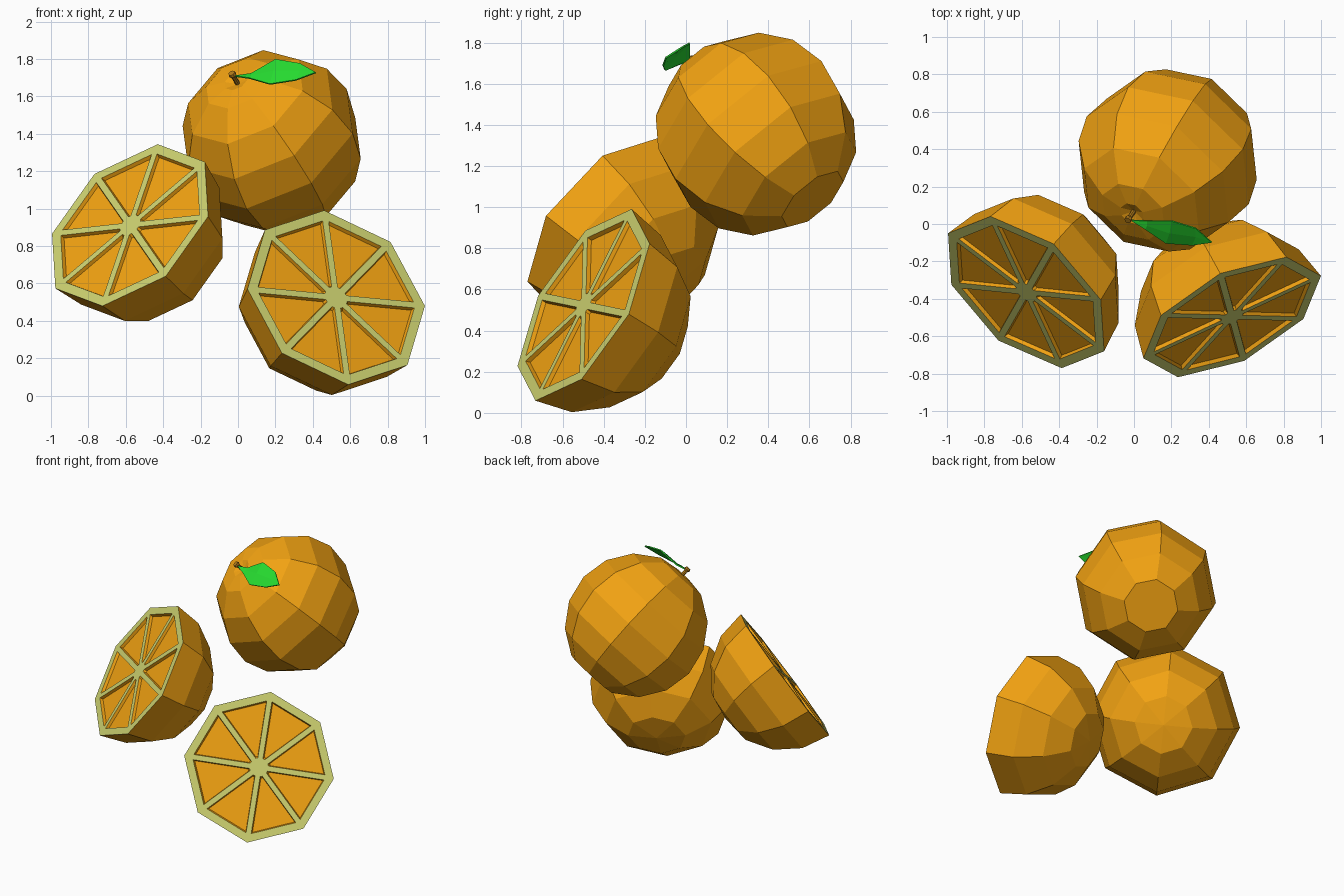
import bpy, bmesh, math
from mathutils import Vector, Matrix

if "Cube" in bpy.data.objects:
    bpy.data.objects.remove(bpy.data.objects["Cube"])

SIDES = 8


def material(name, rgb):
    m = bpy.data.materials.new(name)
    m.diffuse_color = (*rgb, 1)
    m.use_nodes = True
    m.node_tree.nodes["Principled BSDF"].inputs["Base Color"].default_value = m.diffuse_color
    return m


PEEL = material("peel", (0.88, 0.36, 0.006))
PITH = material("pith", (0.60, 0.63, 0.16))
LEAF = material("leaf_green", (0.02, 0.72, 0.03))
STEM = material("stem_brown", (0.45, 0.20, 0.01))


def frame(center, axis, side):
    """Local z along axis, local x towards side."""
    z = Vector(axis).normalized()
    x = Vector(side)
    x = (x - z * x.dot(z)).normalized()
    y = z.cross(x)
    rot = Matrix((x, y, z)).transposed().to_4x4()
    return Matrix.Translation(center) @ rot


def finish(name, bm, mats, matrix=Matrix()):
    bmesh.ops.remove_doubles(bm, verts=bm.verts, dist=1e-5)
    bmesh.ops.recalc_face_normals(bm, faces=bm.faces)
    me = bpy.data.meshes.new(name)
    bm.to_mesh(me)
    bm.free()
    for m in mats:
        me.materials.append(m)
    ob = bpy.data.objects.new(name, me)
    ob.matrix_world = matrix
    bpy.context.collection.objects.link(ob)
    return ob


def polar(r, h, i):
    a = 2 * math.pi * i / SIDES
    return Vector((r * math.cos(a), r * math.sin(a), h))


def add_face(bm, pts, mat=0):
    f = bm.faces.new([bm.verts.new(p) for p in pts])
    f.material_index = mat


def lathe(bm, profile):
    """Eight-sided surface; a first or last radius of 0 makes a point."""
    for (r0, h0), (r1, h1) in zip(profile, profile[1:]):
        for i in range(SIDES):
            pts = [polar(r0, h0, i)]
            if r0 > 0:
                pts.append(polar(r0, h0, i + 1))
            if r1 > 0:
                pts.append(polar(r1, h1, i + 1))
            pts.append(polar(r1, h1, i))
            add_face(bm, pts)


def arc(radius, start, stop):
    lats = [math.radians(22.5 * k) for k in range(start, stop + 1)]
    return [(radius * math.cos(a), radius * math.sin(a)) for a in lats]


# Whole fruit with a flat base and a slight dimple under the stem
whole = frame((0.18, 0.34, 1.355), (-0.40, -0.60, 0.69), (0.81, 0.12, 0.57))
bm = bmesh.new()
body = arc(0.495, -3, 3)
lathe(bm, body + [(0.07, 0.475), (0, 0.45)])
add_face(bm, [polar(*body[0], i) for i in range(SIDES)])
finish("whole_orange", bm, [PEEL], whole)

# Stem
bm = bmesh.new()
lathe(bm, [(0, 0.44), (0.013, 0.44), (0.013, 0.505), (0.022, 0.52), (0.018, 0.535), (0, 0.535)])
finish("stem", bm, [STEM], whole)

# Leaf: rows of back edge, midrib, front edge between base and tip
base, tip = (-0.02, 0.02, 1.712), (0.415, -0.10, 1.73)
rows = [
    [(0.07, 0.015, 1.725), (0.07, -0.01, 1.713), (0.06, -0.03, 1.70)],
    [(0.20, 0.015, 1.80), (0.19, -0.05, 1.738), (0.17, -0.105, 1.668)],
    [(0.33, -0.025, 1.778), (0.33, -0.07, 1.738), (0.31, -0.115, 1.69)],
]
bm = bmesh.new()
for k in range(2):
    add_face(bm, [base, rows[0][k + 1], rows[0][k]])
    for a, b in zip(rows, rows[1:]):
        add_face(bm, [a[k], a[k + 1], b[k + 1], b[k]])
    add_face(bm, [rows[-1][k], rows[-1][k + 1], tip])
leaf = finish("leaf", bm, [LEAF])
mod = leaf.modifiers.new("thickness", "SOLIDIFY")
mod.thickness = 0.008


def half_orange(name, matrix, radius=0.525):
    bm = bmesh.new()
    # Peel dome below the cut
    lathe(bm, [(r, -h) for r, h in arc(radius, 0, 3)] + [(0, -0.97 * radius)])
    # Cut face: pith rim, spokes and hub around a sunken wedge per sector
    t = math.pi / SIDES
    gap, x0, x1 = 0.018, 0.065, 0.432

    def wedge(xa, xb, g, h):
        wa, wb = [x * math.tan(t) - g / math.cos(t) for x in (xa, xb)]
        return [(xa, -wa, h), (xb, -wb, h), (xb, wb, h), (xa, wa, h)]

    for i in range(SIDES):
        rot = Matrix.Rotation(2 * t * (i + 0.5), 3, 'Z')
        rx, ry = radius * math.cos(t), radius * math.sin(t)
        C, A, B = [rot @ Vector(p) for p in ((0, 0, 0), (rx, -ry, 0), (rx, ry, 0))]
        top = [rot @ Vector(p) for p in wedge(x0, x1, gap, 0)]
        low = [rot @ Vector(p) for p in wedge(x0 + 0.012, x1 - 0.008, gap + 0.005, -0.02)]
        add_face(bm, [A, B, top[2], top[1]], 1)
        add_face(bm, [B, C, top[3], top[2]], 1)
        add_face(bm, [C, A, top[1], top[0]], 1)
        add_face(bm, [C, top[0], top[3]], 1)
        for k in range(4):
            j = (k + 1) % 4
            add_face(bm, [top[k], top[j], low[j], low[k]])
        add_face(bm, low)
    finish(name, bm, [PEEL, PITH], matrix)


half_orange("right_half_orange",
            frame((0.525, -0.498, 0.525), (0.41, -0.79, 0.453), (0.475, 0.22, -0.045)))
half_orange("left_half_orange",
            frame((-0.577, -0.365, 0.912), (-0.538, -0.63, 0.56), (-0.41, 0.31, -0.045)))
